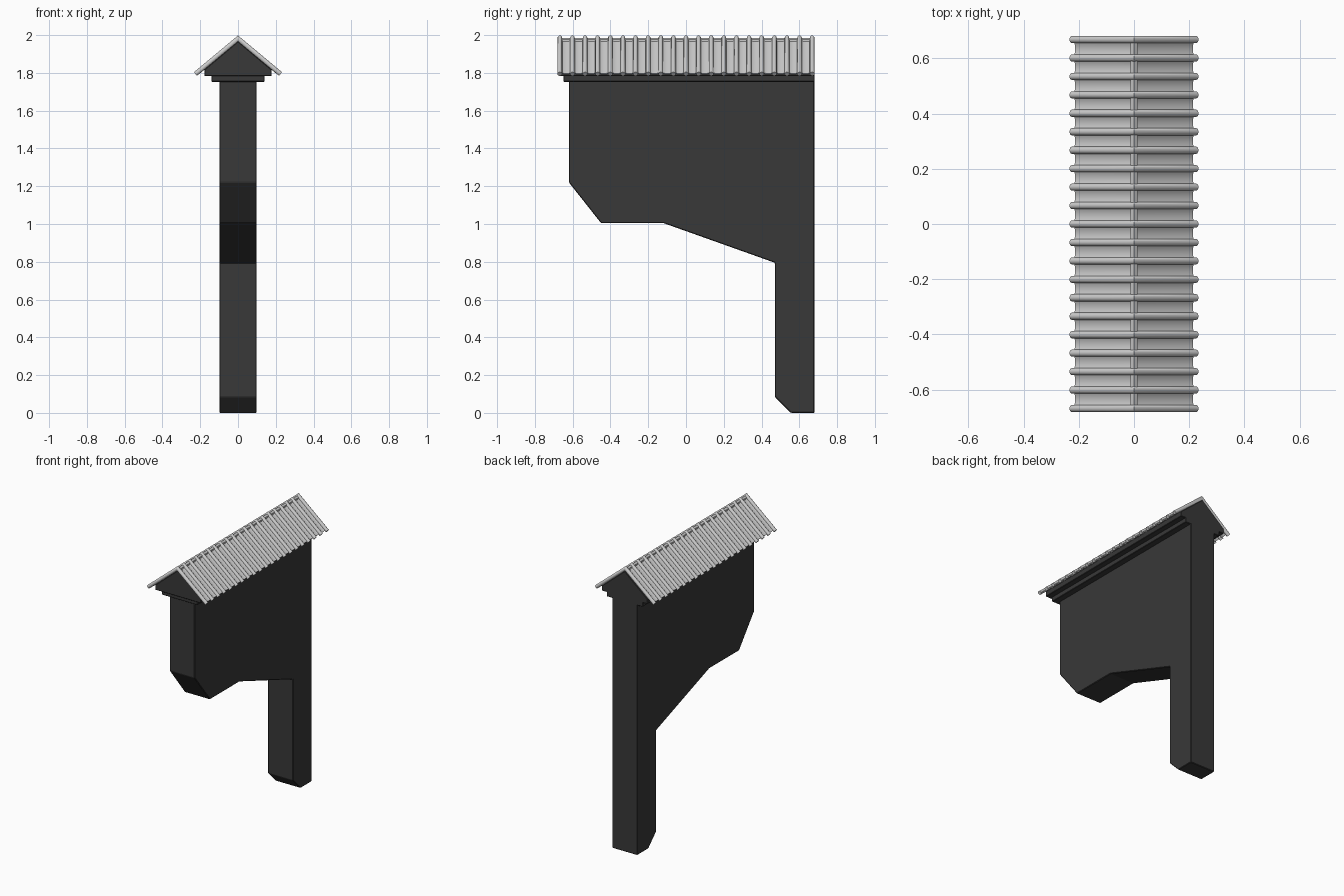
import bpy, bmesh, math

if "Cube" in bpy.data.objects:
    bpy.data.objects.remove(bpy.data.objects["Cube"])

dark = bpy.data.materials.new("dark_wall")
dark.diffuse_color = (0.04, 0.04, 0.04, 1)
dark.use_nodes = True
dark.node_tree.nodes["Principled BSDF"].inputs["Base Color"].default_value = dark.diffuse_color


def loft(name, groups, mat=None, bevel=0, smooth=False):
    """Each group is a list of equal closed rings, skinned together and capped."""
    bm = bmesh.new()
    for rings in groups:
        vs = [[bm.verts.new(p) for p in ring] for ring in rings]
        n = len(vs[0])
        for a, b in zip(vs, vs[1:]):
            for i in range(n):
                j = (i + 1) % n
                bm.faces.new((a[i], a[j], b[j], b[i]))
        bm.faces.new(vs[0][::-1])
        bm.faces.new(vs[-1])
    bmesh.ops.recalc_face_normals(bm, faces=bm.faces)
    me = bpy.data.meshes.new(name)
    bm.to_mesh(me)
    bm.free()
    ob = bpy.data.objects.new(name, me)
    bpy.context.collection.objects.link(ob)
    if mat:
        me.materials.append(mat)
    if bevel:
        m = ob.modifiers.new("bevel", 'BEVEL')
        m.width = bevel
        m.segments = 1
    if smooth:
        bpy.ops.object.select_all(action='DESELECT')
        ob.select_set(True)
        bpy.context.view_layer.objects.active = ob
        bpy.ops.object.shade_smooth_by_angle(angle=math.radians(50))
    return ob


# bracket-shaped wall with a leg at the back
side = [(-0.62, 1.77), (-0.62, 1.22), (-0.45, 1.005), (-0.12, 1.005), (0.47, 0.795),
        (0.47, 0.085), (0.555, 0), (0.68, 0), (0.68, 1.77)]
loft("wall", [[[(x, y, z) for y, z in side] for x in (-0.098, 0.098)]], dark, 0.004)


# stepped cornice and gable, extruded front to back
def along_y(name, pts, y0, y1):
    loft(name, [[[(x, y, z) for x, z in pts] for y in (y0, y1)]], dark, 0.003)


along_y("cornice", [(-0.14, 1.753), (0.14, 1.753), (0.14, 1.79), (-0.14, 1.79)], -0.648, 0.68)
along_y("gable", [(-0.178, 1.783), (0.178, 1.783), (0.178, 1.817), (0, 1.967),
                  (-0.178, 1.817)], -0.665, 0.68)

# roof: sections (y, height above slope) carried over the ridge to both eaves
RIDGE, EAVE_X, EAVE_Z = 1.965, 0.217, 1.784
slope = math.atan2(RIDGE - EAVE_Z, EAVE_X)
c, s = math.cos(slope), math.sin(slope)


def over_ridge(section, short=0):
    def eave(sign):
        return [(sign * (EAVE_X + h * s - short * c), y, EAVE_Z + h * c + short * s)
                for y, h in section]
    return [eave(-1), [(0, y, RIDGE + h / c) for y, h in section], eave(1)]


COUNT, STEP, R = 21, 0.0668, 0.013
ribs, pans = [], []
for k in range(COUNT):
    yc = (k - (COUNT - 1) / 2) * STEP
    ring = [(yc + R * math.cos(a), R + R * math.sin(a))
            for a in (math.tau * i / 10 for i in range(10))]
    ribs.append(over_ridge(ring))
    if k < COUNT - 1:
        top = [(yc + STEP * t, 0.007 + 0.011 * (2 * t - 1) ** 2)
               for t in (0.1 + 0.8 * i / 8 for i in range(9))]
        under = [(y, h - 0.007) for y, h in reversed(top)]
        pans.append(over_ridge(top + under, 0.011))
loft("roof_ribs", ribs, smooth=True)
loft("roof_pans", pans, smooth=True)

# thin strip closing the ridge between ribs
cap = [(-0.012, 1.966), (0.012, 1.966), (0.012, 1.977), (0, 1.986), (-0.012, 1.977)]
loft("ridge_cap", [[[(x, y, z) for x, z in cap] for y in (-0.67, 0.67)]])
